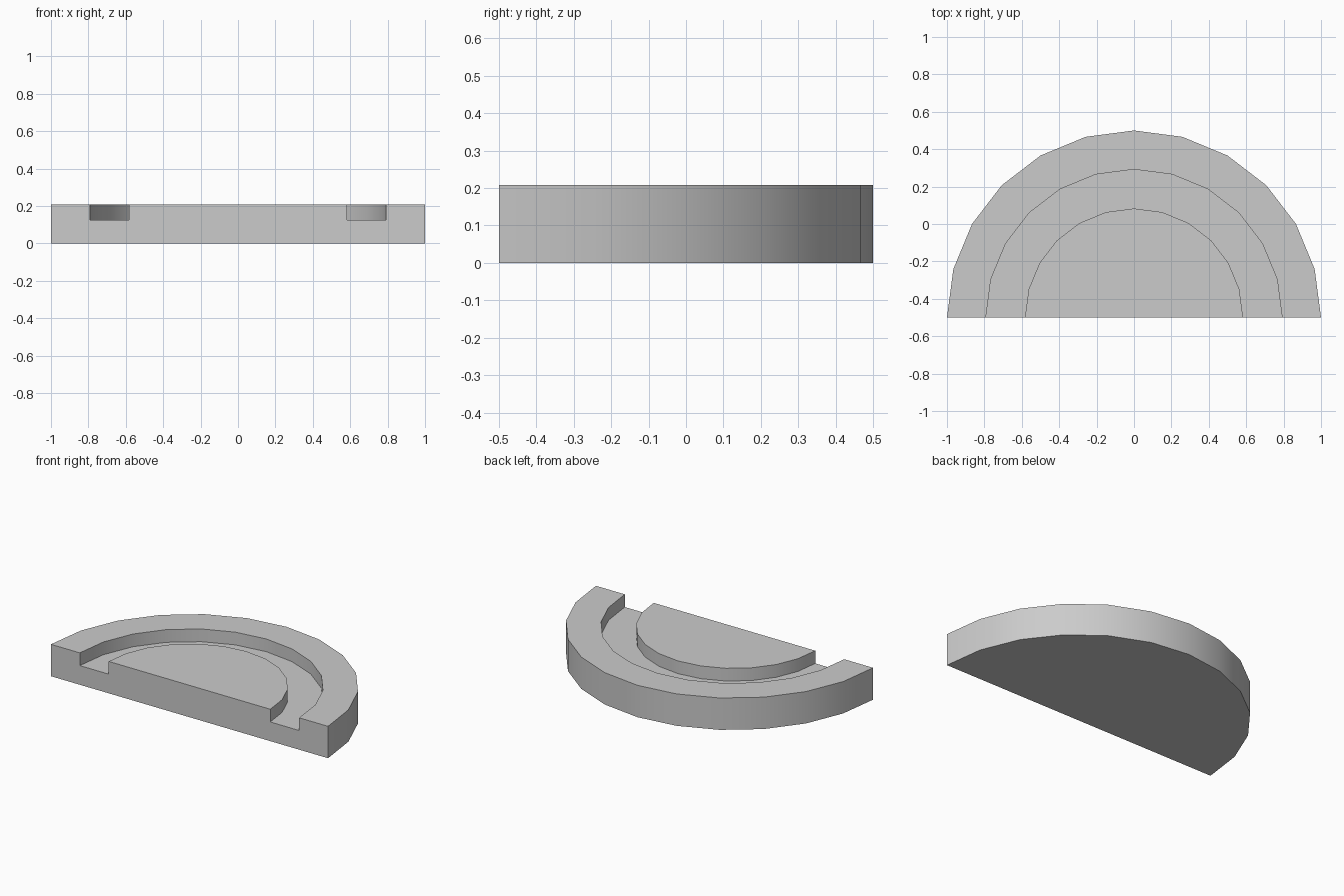
import bpy
import bmesh
import math
from mathutils import Matrix, Vector

cube = bpy.data.objects.get("Cube")
if cube:
    bpy.data.objects.remove(cube, do_unlink=True)

# Main sizes
RADIUS, HEIGHT = 1.0, 0.208
GROOVE_OUTER, GROOVE_INNER, GROOVE_FLOOR = 0.792, 0.583, 0.125
SEGMENTS = 12

# Plain grey material
grey = bpy.data.materials.new("light_grey")
grey.use_nodes = True
colour = (0.6, 0.6, 0.6, 1)
grey.diffuse_color = colour
grey.node_tree.nodes["Principled BSDF"].inputs["Base Color"].default_value = colour

# Half section of the disc with its groove, from bottom centre to top centre
section = [
    (0, 0), (RADIUS, 0), (RADIUS, HEIGHT),
    (GROOVE_OUTER, HEIGHT), (GROOVE_OUTER, GROOVE_FLOOR),
    (GROOVE_INNER, GROOVE_FLOOR), (GROOVE_INNER, HEIGHT), (0, HEIGHT),
]
bm = bmesh.new()
verts = [bm.verts.new((r, 0, z)) for r, z in section]
edges = [bm.edges.new(pair) for pair in zip(verts, verts[1:])]

# Sweep the section half a turn
bmesh.ops.spin(bm, geom=verts + edges, cent=(0, 0, 0), axis=(0, 0, 1),
               angle=math.pi, steps=SEGMENTS)
bmesh.ops.remove_doubles(bm, verts=bm.verts[:], dist=0.0001)

# Close the straight front and merge the flat faces
rim = [e for e in bm.edges if e.is_boundary]
bmesh.ops.contextual_create(bm, geom=rim)
bmesh.ops.dissolve_limit(bm, angle_limit=math.radians(1),
                         verts=bm.verts[:], edges=bm.edges[:])
bmesh.ops.recalc_face_normals(bm, faces=bm.faces[:])
bmesh.ops.transform(bm, matrix=Matrix.Translation(Vector((0, -RADIUS / 2, 0))),
                    verts=bm.verts[:])

mesh = bpy.data.meshes.new("grooved_half_disc")
bm.to_mesh(mesh)
bm.free()
mesh.materials.append(grey)
disc = bpy.data.objects.new("grooved_half_disc", mesh)
bpy.context.collection.objects.link(disc)

# Smooth the curved walls and keep the corners crisp
bpy.ops.object.select_all(action="DESELECT")
disc.select_set(True)
bpy.context.view_layer.objects.active = disc
bpy.ops.object.shade_smooth_by_angle(angle=math.radians(30))
